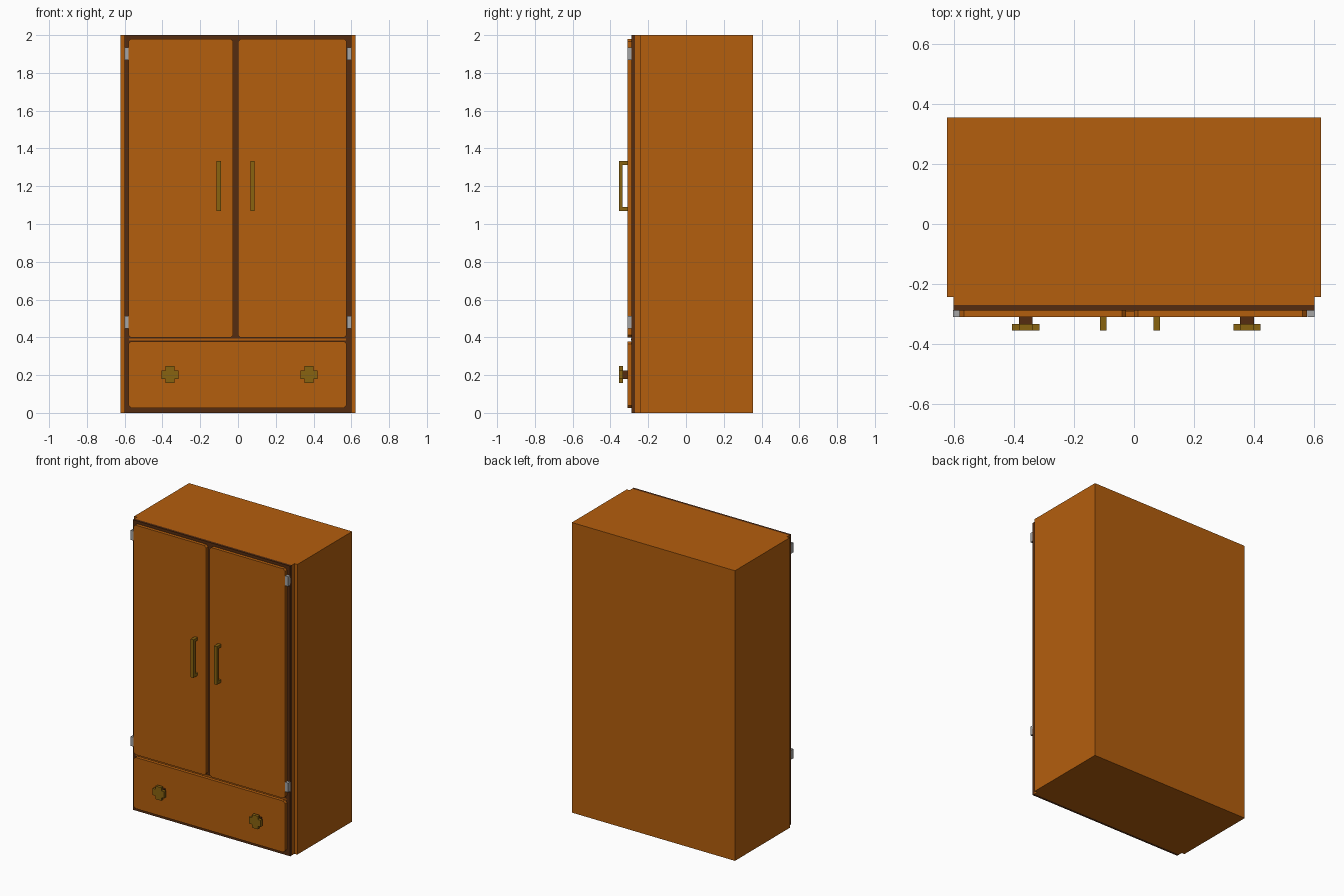
import bpy, bmesh

cube = bpy.data.objects.get("Cube")
if cube:
    bpy.data.objects.remove(cube, do_unlink=True)


def material(name, rgb):
    m = bpy.data.materials.new(name)
    m.use_nodes = True
    m.diffuse_color = (*rgb, 1)
    m.node_tree.nodes["Principled BSDF"].inputs["Base Color"].default_value = (*rgb, 1)
    return m


WOOD = material("orange wood", (0.456, 0.112, 0.004))
DARK = material("dark wood", (0.089, 0.025, 0.005))
BRASS = material("brass", (0.25, 0.125, 0.005))
STEEL = material("grey steel", (0.38, 0.38, 0.38))


def prism(name, outline, y0, y1, mat):
    """Extrude an x-z outline from y0 back to y1."""
    bm = bmesh.new()
    face = bm.faces.new([bm.verts.new((x, y0, z)) for x, z in outline])
    ext = bmesh.ops.extrude_face_region(bm, geom=[face])
    for v in ext["geom"]:
        if isinstance(v, bmesh.types.BMVert):
            v.co.y = y1
    bmesh.ops.recalc_face_normals(bm, faces=bm.faces)
    mesh = bpy.data.meshes.new(name)
    bm.to_mesh(mesh)
    bm.free()
    mesh.materials.append(mat)
    ob = bpy.data.objects.new(name, mesh)
    bpy.context.collection.objects.link(ob)
    return ob


def box(name, x0, x1, y0, y1, z0, z1, mat):
    return prism(name, [(x0, z0), (x1, z0), (x1, z1), (x0, z1)], y0, y1, mat)


def panel(name, x0, x1, z0, z1, c=0.014):
    """Front panel with clipped corners."""
    pts = [(x0 + c, z0), (x1 - c, z0), (x1, z0 + c), (x1, z1 - c),
           (x1 - c, z1), (x0 + c, z1), (x0, z1 - c), (x0, z0 + c)]
    return prism(name, pts, -0.31, -0.287, WOOD)


# Cabinet body, stepped front frame and dark facing
box("cabinet_body", -0.622, 0.622, -0.242, 0.355, 0, 2, WOOD)
box("front_frame", -0.6, 0.6, -0.27, -0.242, 0, 2, WOOD)
box("dark_facing", -0.6, 0.6, -0.288, -0.27, 0, 2, DARK)
box("divider_rail", -0.578, 0.573, -0.292, -0.287, 0.382, 0.394, WOOD)

# Doors and drawer
panel("right_door", -0.58, -0.026, 0.398, 1.98)
panel("left_door", 0.0, 0.575, 0.398, 1.98)
panel("drawer_front", -0.58, 0.575, 0.026, 0.379)

# Hinges
for side, x0, x1 in (("right", -0.602, -0.58), ("left", 0.577, 0.6)):
    for level, z0, z1 in (("lower", 0.448, 0.513), ("upper", 1.868, 1.935)):
        box(f"{side}_{level}_hinge", x0, x1, -0.31, -0.286, z0, z1, STEEL)

# Door handles: a C-shaped bar made of a grip and two posts
for side, x in (("right", -0.102), ("left", 0.076)):
    a, b = x - 0.011, x + 0.011
    box(f"{side}_handle_grip", a, b, -0.355, -0.335, 1.07, 1.333, BRASS)
    for level, z in (("lower", 1.07), ("upper", 1.313)):
        box(f"{side}_handle_{level}_post", a, b, -0.335, -0.308, z, z + 0.02, BRASS)

# Drawer knobs: dark stem and cross-shaped cap
w, t = 0.045, 0.023
cross = [(-t, -w), (t, -w), (t, -t), (w, -t), (w, t), (t, t),
         (t, w), (-t, w), (-t, t), (-w, t), (-w, -t), (-t, -t)]
for side, x in (("right", -0.36), ("left", 0.376)):
    z = 0.202
    box(f"{side}_knob_stem", x - t, x + t, -0.334, -0.308, z - t, z + t, DARK)
    prism(f"{side}_knob_cap", [(x + u, z + v) for u, v in cross], -0.354, -0.333, BRASS)
